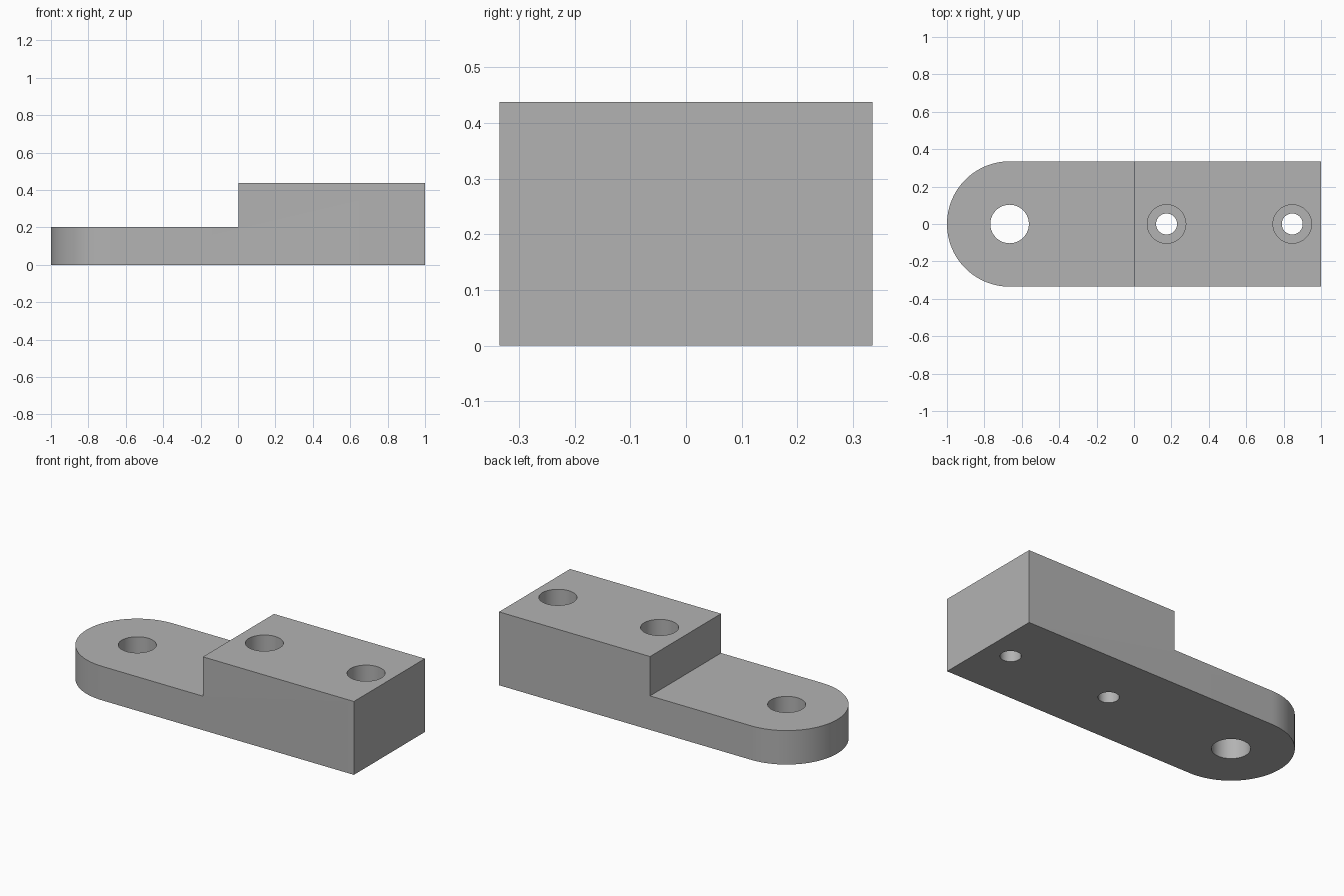
import bpy, bmesh, math

if "Cube" in bpy.data.objects:
    bpy.data.objects.remove(bpy.data.objects["Cube"])

HALF_W = 0.335      # half width, also radius of the rounded end
PLATE_H = 0.203     # thin tongue height
BLOCK_H = 0.438     # raised block height
STEP_X = 0.003      # where the block begins
EYE_X = -1 + HALF_W

grey = bpy.data.materials.new("plain grey")
grey.diffuse_color = (0.45, 0.45, 0.45, 1)
grey.use_nodes = True
grey.node_tree.nodes["Principled BSDF"].inputs["Base Color"].default_value = grey.diffuse_color


def cylinder(name, x, radius, z0, z1, sides=64):
    bpy.ops.mesh.primitive_cylinder_add(
        vertices=sides, radius=radius, depth=z1 - z0, location=(x, 0, (z0 + z1) / 2))
    ob = bpy.context.object
    ob.name = name
    ob.hide_render = True
    return ob


def apply_boolean(target, tool, operation):
    mod = target.modifiers.new(tool.name, 'BOOLEAN')
    mod.operation = operation
    mod.solver = 'EXACT'
    mod.object = tool
    bpy.context.view_layer.objects.active = target
    bpy.ops.object.modifier_apply(modifier=mod.name)
    bpy.data.objects.remove(tool, do_unlink=True)


# Stepped bar: side profile extruded across the width
profile = [(-1.1, 0), (1, 0), (1, BLOCK_H), (STEP_X, BLOCK_H),
           (STEP_X, PLATE_H), (-1.1, PLATE_H)]
bm = bmesh.new()
face = bm.faces.new([bm.verts.new((x, -HALF_W, z)) for x, z in profile])
ext = bmesh.ops.extrude_face_region(bm, geom=[face])
moved = [v for v in ext["geom"] if isinstance(v, bmesh.types.BMVert)]
bmesh.ops.translate(bm, verts=moved, vec=(0, 2 * HALF_W, 0))
bmesh.ops.recalc_face_normals(bm, faces=bm.faces)
mesh = bpy.data.meshes.new("stepped_bracket")
bm.to_mesh(mesh)
bm.free()
bracket = bpy.data.objects.new("stepped_bracket", mesh)
bpy.context.collection.objects.link(bracket)

# Rounded end: trim the bar to a half-round outline
bm = bmesh.new()
outline = [(2, -HALF_W - 0.1), (2, HALF_W + 0.1), (EYE_X, HALF_W + 0.1)]
steps = 48
for i in range(steps + 1):
    a = math.pi / 2 + math.pi * i / steps
    outline.append((EYE_X + HALF_W * math.cos(a), HALF_W * math.sin(a)))
outline.append((EYE_X, -HALF_W - 0.1))
face = bm.faces.new([bm.verts.new((x, y, -0.5)) for x, y in outline])
ext = bmesh.ops.extrude_face_region(bm, geom=[face])
moved = [v for v in ext["geom"] if isinstance(v, bmesh.types.BMVert)]
bmesh.ops.translate(bm, verts=moved, vec=(0, 0, 1.5))
bmesh.ops.recalc_face_normals(bm, faces=bm.faces)
mesh = bpy.data.meshes.new("round_end_trim")
bm.to_mesh(mesh)
bm.free()
trim = bpy.data.objects.new("round_end_trim", mesh)
bpy.context.collection.objects.link(trim)
apply_boolean(bracket, trim, 'INTERSECT')

# Pivot hole in the tongue
apply_boolean(bracket, cylinder("pivot_hole", EYE_X, 0.103, -0.2, 0.6), 'DIFFERENCE')

# Two counterbored bolt holes in the block
for x in (0.174, 0.846):
    apply_boolean(bracket, cylinder("bolt_hole", x, 0.056, -0.2, 0.7), 'DIFFERENCE')
    apply_boolean(bracket, cylinder("counterbore", x, 0.103, PLATE_H, 0.7), 'DIFFERENCE')

# Finish: one grey, smooth curved walls with sharp rims
bracket.data.materials.clear()
bracket.data.materials.append(grey)
for p in bracket.data.polygons:
    p.material_index = 0
bpy.ops.object.select_all(action='DESELECT')
bracket.select_set(True)
bpy.context.view_layer.objects.active = bracket
bpy.ops.object.shade_smooth_by_angle(angle=math.radians(30))
